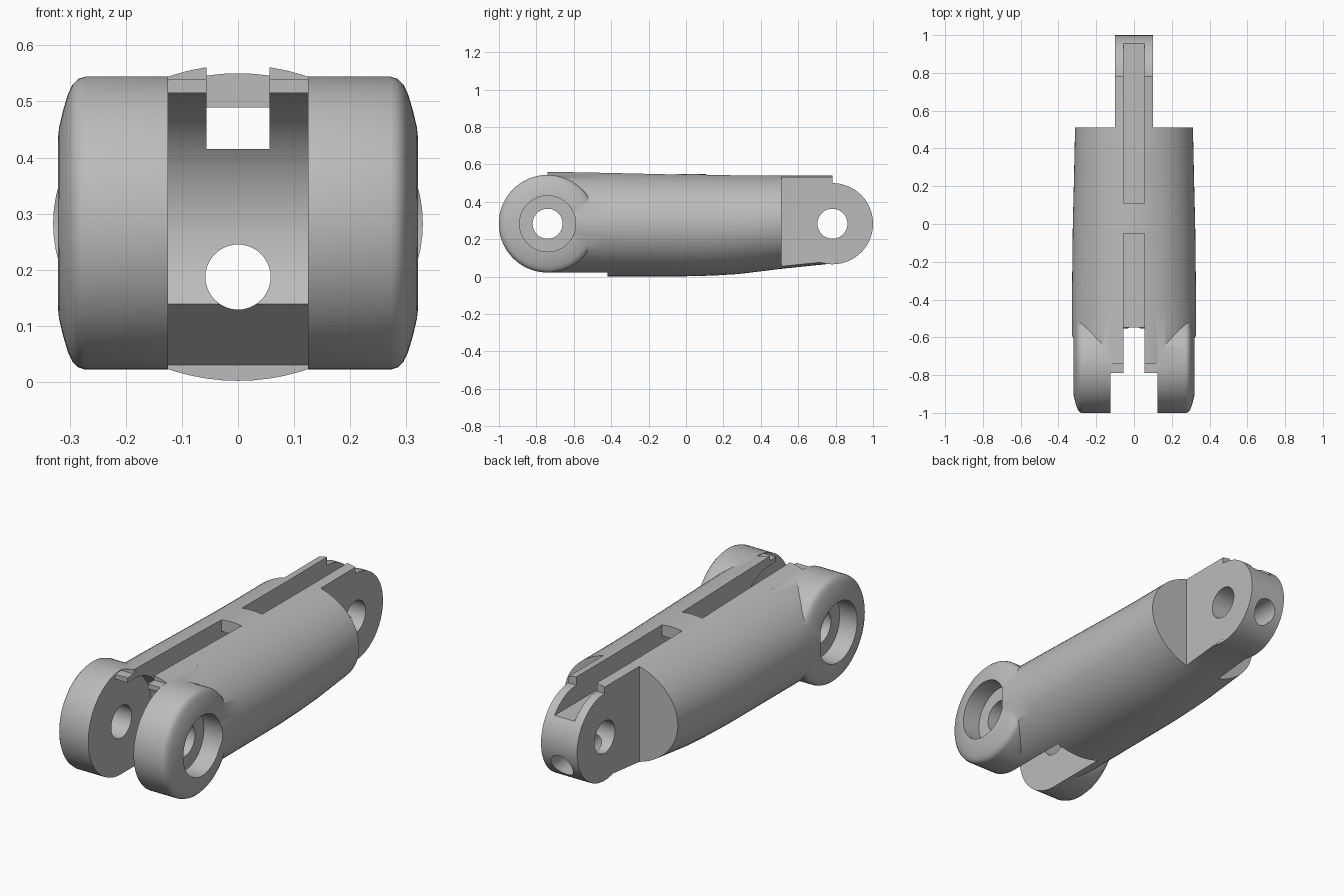
import bpy, bmesh
from math import sin, cos, pi, radians

cube = bpy.data.objects.get("Cube")
if cube:
    bpy.data.objects.remove(cube, do_unlink=True)

AXIS_Z = 0.283
FRONT_Y, REAR_Y = -0.74, 0.783
SEGMENTS = 72

grey = bpy.data.materials.new("plain_grey")
grey.use_nodes = True
colour = (0.5, 0.5, 0.5, 1)
grey.diffuse_color = colour
grey.node_tree.nodes["Principled BSDF"].inputs["Base Color"].default_value = colour


def loft(name, rings):
    """Closed skin through rings that have the same number of points."""
    bm = bmesh.new()
    loops = [[bm.verts.new(p) for p in ring] for ring in rings]
    n = len(loops[0])
    for a, b in zip(loops, loops[1:]):
        for i in range(n):
            j = (i + 1) % n
            bm.faces.new((a[i], a[j], b[j], b[i]))
    bm.faces.new(loops[0])
    bm.faces.new(loops[-1])
    bmesh.ops.recalc_face_normals(bm, faces=bm.faces)
    mesh = bpy.data.meshes.new(name)
    bm.to_mesh(mesh)
    bm.free()
    mesh.materials.append(grey)
    ob = bpy.data.objects.new(name, mesh)
    bpy.context.collection.objects.link(ob)
    return ob


def lathe_x(name, y, profile):
    """Round part about a crosswise axis; profile is (x, radius)."""
    turns = [2 * pi * i / SEGMENTS for i in range(SEGMENTS)]
    return loft(name, [[(x, y + r * cos(t), AXIS_Z + r * sin(t)) for t in turns]
                       for x, r in profile])


def box(name, x, y, z):
    return loft(name, [[(a, y[0], z[0]), (a, y[1], z[0]), (a, y[1], z[1]), (a, y[0], z[1])]
                       for a in x])


def combine(target, tool, operation):
    tool.hide_render = True
    mod = target.modifiers.new(operation.lower(), 'BOOLEAN')
    mod.operation, mod.solver, mod.object = operation, 'EXACT', tool
    bpy.context.view_layer.objects.active = target
    bpy.ops.object.modifier_apply(modifier=mod.name)
    bpy.data.objects.remove(tool, do_unlink=True)


# Tapered oval body: (y, half width, bottom, top)
stations = [(-0.74, 0.33, 0.002, 0.565), (-0.43, 0.329, 0.002, 0.559),
            (0, 0.324, 0.002, 0.549), (0.15, 0.32, 0.006, 0.547),
            (0.28, 0.317, 0.014, 0.546), (0.51, 0.312, 0.042, 0.545),
            (REAR_Y, 0.31, 0.07, 0.545)]
rings = []
for y, w, low, high in stations:
    mid, half = (low + high) / 2, (high - low) / 2
    rings.append([(w * cos(2 * pi * i / SEGMENTS), y, mid + half * sin(2 * pi * i / SEGMENTS))
                  for i in range(SEGMENTS)])
body = loft("link_body", rings)

# Flat rear tongue with a rounded end
for s in (-1, 1):
    combine(body, box("tongue_side_cutter", (s * 0.1, s * 0.5), (0.51, 1.1), (-0.1, 0.7)),
            'DIFFERENCE')
combine(body, lathe_x("tongue_end", REAR_Y, [(-0.0995, 0.217), (0.0995, 0.217)]), 'UNION')

# Top stop over the front clevis
combine(body, box("stop_lip", (-0.127, 0.127), (-0.79, -0.5), (0.4, 0.539)), 'UNION')

# Clevis slot: round clearance with a sloped relief underneath
r = 0.235
arc = [radians(-37 + 127 * i / 24) for i in range(25)]
outline = [(FRONT_Y + r * cos(t), 0.28 + r * sin(t)) for t in arc]
outline += [(-1.1, 0.515), (-1.1, -0.1), (-0.42, -0.1), (-0.42, 0.03)]
combine(body, loft("clevis_cutter", [[(x, y, z) for y, z in outline]
                                     for x in (-0.1245, 0.1245)]), 'DIFFERENCE')

# Rounded knuckles with counterbored pin holes
for s in (-1, 1):
    profile = [(0.125, 0.261), (0.272, 0.261), (0.285, 0.257), (0.295, 0.247),
               (0.303, 0.23), (0.312, 0.2), (0.319, 0.17), (0.322, 0.14)]
    combine(body, lathe_x("knuckle", FRONT_Y, [(s * x, q) for x, q in profile]), 'UNION')
    combine(body, lathe_x("counterbore", FRONT_Y, [(s * 0.225, 0.15), (s * 0.5, 0.15)]),
            'DIFFERENCE')
for y in (FRONT_Y, REAR_Y):
    combine(body, lathe_x("pin_hole", y, [(-0.5, 0.08), (0.5, 0.08)]), 'DIFFERENCE')

# Top channel, open at both ends, running below a short bridge
channel = box("channel_cutter", (-0.056, 0.056), (-1.1, 1.1), (0.415, 0.7))
combine(channel, box("bridge_cutter", (-0.2, 0.2), (-0.05, 0.11), (0.489, 0.8)), 'DIFFERENCE')
combine(body, channel, 'DIFFERENCE')

# Lengthwise tendon hole
turns = [2 * pi * i / 48 for i in range(48)]
combine(body, loft("tendon_hole", [[(0.058 * cos(t), y, 0.187 + 0.058 * sin(t)) for t in turns]
                                   for y in (-1.2, 1.2)]), 'DIFFERENCE')

bpy.ops.object.select_all(action='DESELECT')
body.select_set(True)
bpy.context.view_layer.objects.active = body
bpy.ops.object.shade_smooth_by_angle(angle=radians(30))
